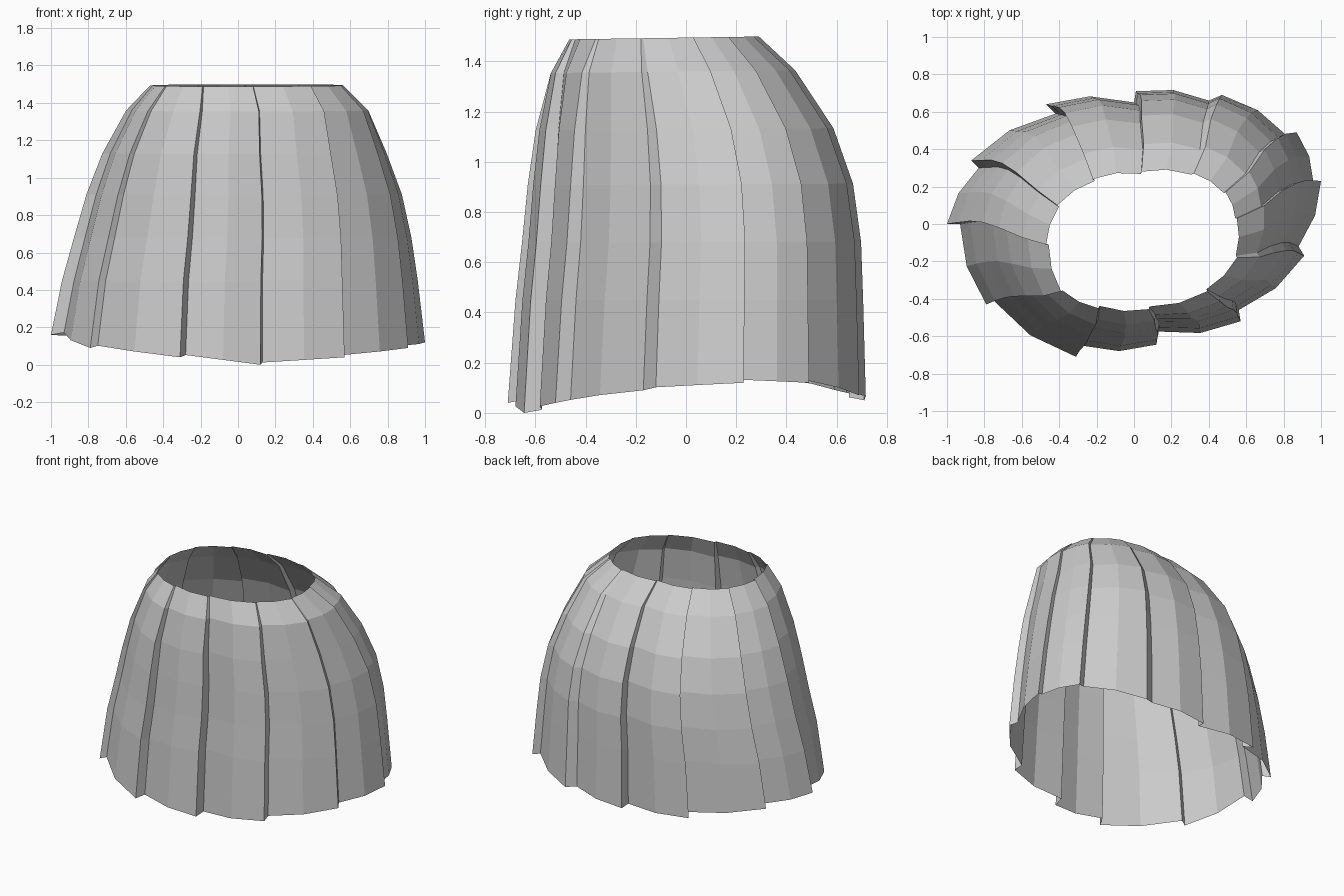
import bpy
import bmesh
from mathutils import Vector

cube = bpy.data.objects.get("Cube")
if cube:
    bpy.data.objects.remove(cube, do_unlink=True)

# Pleats clockwise from above: fold edge at the hem, end of the previous
# panel tucked behind it, fold edge at the waist, hem height
pleats = [
    ((1.0, .23), (.96, .22), (.55, .03), .12),
    ((.91, -.17), (.88, -.12), (.55, -.18), .09),
    ((.57, -.52), (.56, -.46), (.39, -.36), .04),
    ((.12, -.645), (.13, -.575), (.08, -.455), 0),
    ((-.31, -.71), (-.28, -.65), (-.19, -.45), .04),
    ((-.79, -.43), (-.75, -.41), (-.39, -.36), .09),
    ((-1.0, 0), (-.93, 0), (-.47, -.11), .16),
    ((-.87, .34), (-.83, .3), (-.41, .1), .14),
    ((-.47, .64), (-.42, .59), (-.22, .24), .08),
    ((.01, .71), (0, .65), (.04, .28), .05),
    ((.47, .69), (.4, .66), (.32, .27), .07),
    ((.87, .49), (.82, .47), (.49, .17), .12),
]

# Rings from waist to hem: height, flare in x and y, sideways drift in x and y
rings = [(1.495, 0, 0, 0, 0), (1.36, .28, .34, .02, 0),
         (1.13, .51, .65, .015, .02), (.91, .68, .81, .02, .03),
         (.68, .8, .89, .017, .028), (.45, .9, .94, .006, .015),
         (None, 1, 1, 0, 0)]


def bulge(a, b, amount):
    """Middle of a chord, pushed outward."""
    chord = b - a
    return (a + b) / 2 + Vector((-chord.y, chord.x)) * amount


# Build the outline as pairs of waist and hem points
outline = []
for i, (hem, _, waist, height) in enumerate(pleats):
    next_hem, next_tuck, next_waist, next_height = pleats[(i + 1) % len(pleats)]
    hem, waist = Vector(hem), Vector(waist)
    tuck = Vector(next_tuck)
    tuck_waist = Vector(next_waist) + (tuck - Vector(next_hem)) * .2
    tuck_height = next_height + .012
    outline.append((waist, hem, height))
    outline.append((bulge(waist, tuck_waist, .07), bulge(hem, tuck, .08),
                    (height + tuck_height) / 2))
    outline.append((tuck_waist, tuck, tuck_height))

# Sweep the outline down the rings
bm = bmesh.new()
grid = []
for height, flare_x, flare_y, drift_x, drift_y in rings:
    row = []
    for waist, hem, hem_height in outline:
        x = waist.x + (hem.x - waist.x) * flare_x + drift_x
        y = waist.y + (hem.y - waist.y) * flare_y + drift_y
        z = hem_height if height is None else height + .015 * y * (1 - flare_x)
        row.append(bm.verts.new((x, y, z)))
    grid.append(row)
for upper, lower in zip(grid, grid[1:]):
    for i in range(len(outline)):
        j = (i + 1) % len(outline)
        bm.faces.new((upper[i], upper[j], lower[j], lower[i]))

mesh = bpy.data.meshes.new("pleated_skirt")
bm.to_mesh(mesh)
bm.free()
skirt = bpy.data.objects.new("pleated_skirt", mesh)
bpy.context.collection.objects.link(skirt)

# Plain grey cloth
cloth = bpy.data.materials.new("grey_cloth")
cloth.use_nodes = True
colour = (.6, .6, .6, 1)
cloth.diffuse_color = colour
cloth.node_tree.nodes["Principled BSDF"].inputs["Base Color"].default_value = colour
mesh.materials.append(cloth)
